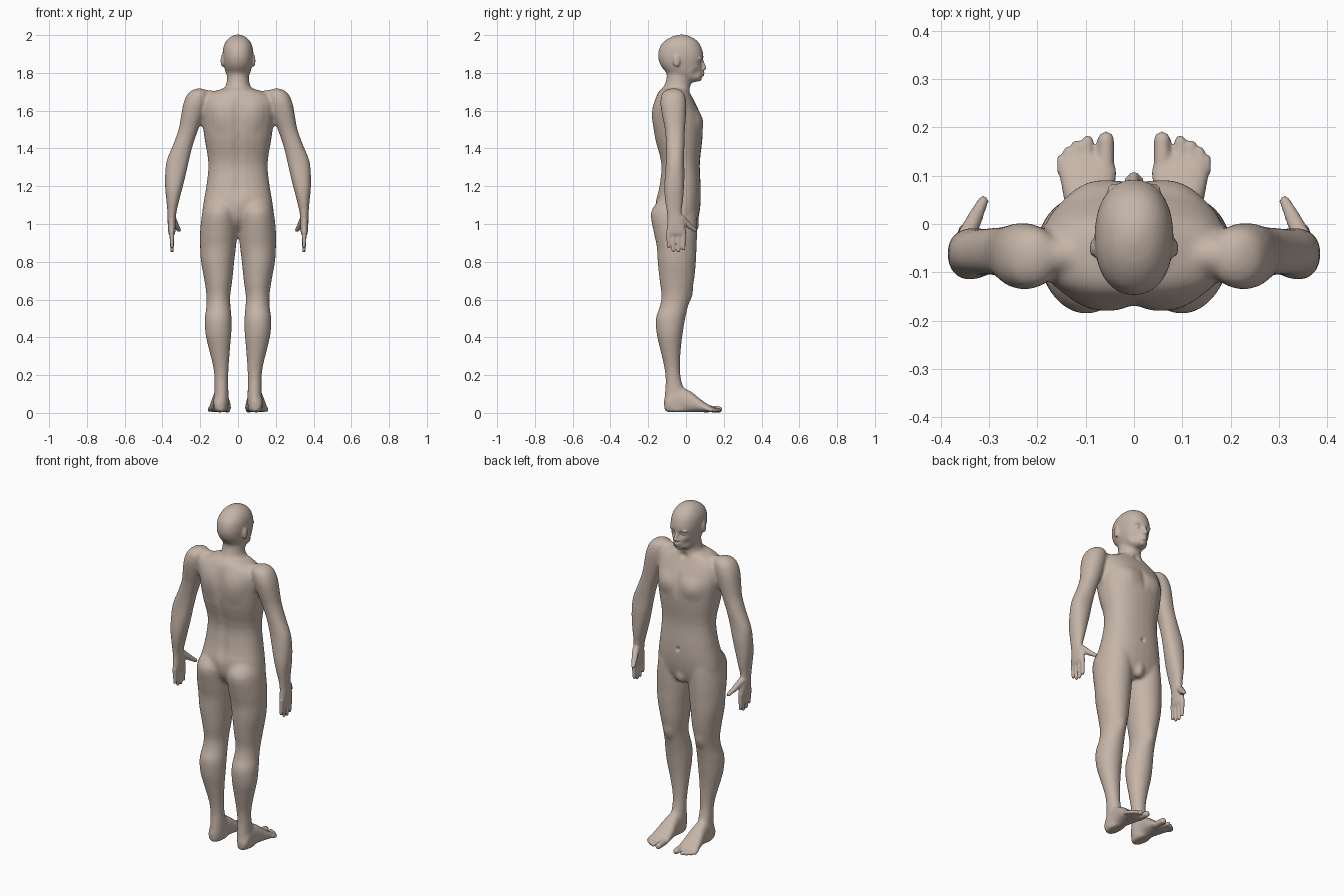
import bpy
import bmesh
import math
from mathutils import Vector

default_cube = bpy.data.objects.get("Cube")
if default_cube:
    bpy.data.objects.remove(default_cube, do_unlink=True)

SIDES = (1, -1)


def catmull(a, b, c, d, t):
    """Smooth value between b and c."""
    return 0.5 * (2 * b + (c - a) * t + (2 * a - 5 * b + 4 * c - d) * t * t
                  + (3 * b - a - 3 * c + d) * t ** 3)


def skin_rings(bm, rings):
    """Close a stack of point rings into a solid."""
    loops = [[bm.verts.new(point) for point in ring] for ring in rings]
    bm.faces.new(loops[0][::-1])
    bm.faces.new(loops[-1])
    count = len(loops[0])
    for low, high in zip(loops, loops[1:]):
        for k in range(count):
            n = (k + 1) % count
            bm.faces.new((low[k], low[n], high[n], high[k]))


def loft(bm, rows, side=1, axis="z", power=2.0, steps=3, segments=28):
    """Skin rounded sections; each row is (position, low, high, low, high)."""
    dense = []
    last = len(rows) - 1
    for i in range(last):
        quad = [rows[max(0, min(last, i + k))] for k in (-1, 0, 1, 2)]
        for s in range(steps):
            dense.append([catmull(*values, s / steps) for values in zip(*quad)])
    dense.append(rows[-1])
    rings = []
    for pos, u_low, u_high, v_low, v_high in dense:
        ring = []
        for k in range(segments):
            angle = math.tau * k / segments
            c, s = math.cos(angle), math.sin(angle)
            u = (u_low + u_high) / 2 + (u_high - u_low) / 2 * math.copysign(abs(c) ** (2 / power), c)
            v = (v_low + v_high) / 2 + (v_high - v_low) / 2 * math.copysign(abs(s) ** (2 / power), s)
            ring.append((u * side, v, pos) if axis == "z" else (u * side, pos, v))
        rings.append(ring)
    skin_rings(bm, rings)


def symmetric(rows):
    """Expand (z, half width, back, front) into full loft rows."""
    return [(z, -w, w, back, front) for z, w, back, front in rows]


def capsule(bm, start, end, size_start, size_end, side=1, bands=5, segments=14):
    """Rounded solid running from one ellipsoid to another."""
    a, b = Vector(start), Vector(end)
    along = (b - a).normalized() if a != b else Vector((0, 0, 1))
    across = along.orthogonal().normalized()
    third = along.cross(across)
    rings = []
    for center, size, first in ((a, size_start, -1), (b, size_end, 0)):
        for i in range(bands):
            lat = math.pi / 2 * (first + (i + .5 * (first + 1)) / (bands - .5)) * .97
            ring = []
            for k in range(segments):
                lon = math.tau * k / segments
                way = (along * math.sin(lat)
                       + (across * math.cos(lon) + third * math.sin(lon)) * math.cos(lat))
                p = center + way * Vector(size).to_tuple()[0] if size[0] == size[1] == size[2] \
                    else center + Vector(w * r for w, r in zip(way, size))
                ring.append((p.x * side, p.y, p.z))
            rings.append(ring)
    skin_rings(bm, rings)


def blob(bm, center, size, side=1):
    """Ellipsoid with the given half sizes."""
    capsule(bm, center, center, size, size, side)


def digit(bm, start, end, r_start, r_end, side=1):
    """Round tapered finger or toe."""
    capsule(bm, start, end, (r_start,) * 3, (r_end,) * 3, side)


def fuse(obj, bm, voxel, rounds):
    """Merge overlapping parts into one skin and soften the joins."""
    bm.to_mesh(obj.data)
    bm.free()
    remesh = obj.modifiers.new("fuse", "REMESH")
    remesh.mode = "VOXEL"
    remesh.voxel_size = voxel
    smooth = obj.modifiers.new("soften", "SMOOTH")
    smooth.factor = 0.5
    smooth.iterations = rounds
    evaluated = obj.evaluated_get(bpy.context.evaluated_depsgraph_get())
    obj.data = bpy.data.meshes.new_from_object(evaluated)
    obj.modifiers.clear()


def sculpt(mesh, center, radii, offset):
    """Push the surface near a point with a soft falloff."""
    for v in mesh.vertices:
        if abs(v.co.z - center[2]) < radii[2]:
            d = sum(((v.co[i] - center[i]) / radii[i]) ** 2 for i in range(3))
            if d < 1:
                v.co += Vector(offset) * (1 - d) ** 2


body = bpy.data.objects.new("body", bpy.data.meshes.new("body"))
bpy.context.collection.objects.link(body)
bm = bmesh.new()

# Torso, neck and head
loft(bm, symmetric([
    (.96, .1, -.08, .04), (1, .18, -.13, .058), (1.05, .19, -.155, .07),
    (1.12, .182, -.16, .078), (1.2, .168, -.142, .078), (1.32, .157, -.132, .073),
    (1.45, .177, -.165, .087), (1.55, .19, -.178, .088), (1.62, .195, -.175, .06),
    (1.67, .18, -.16, .034), (1.7, .13, -.145, .02), (1.72, .07, -.125, .015)]), power=2.3)
loft(bm, symmetric([
    (1.66, .11, -.13, .02), (1.7, .082, -.128, .022), (1.74, .062, -.112, .024),
    (1.79, .058, -.102, .026), (1.84, .05, -.12, 0)]))
loft(bm, symmetric([
    (1.752, .025, .005, .06), (1.765, .045, -.03, .08), (1.785, .058, -.08, .087),
    (1.81, .068, -.112, .087), (1.84, .076, -.135, .086), (1.87, .081, -.146, .092),
    (1.9, .082, -.148, .092), (1.94, .077, -.138, .08), (1.97, .062, -.112, .06),
    (1.99, .042, -.08, .03), (2.003, .015, -.04, -.005)]), power=2.2)
blob(bm, (0, .035, 1), (.032, .036, .05))

for side in SIDES:
    # Legs
    loft(bm, [
        (1.12, .015, .172, -.15, .05), (1.06, .006, .19, -.187, .06),
        (.96, .004, .201, -.172, .06), (.88, .01, .201, -.155, .056),
        (.8, .02, .196, -.15, .053), (.7, .03, .178, -.14, .043),
        (.62, .041, .167, -.13, .026), (.56, .039, .168, -.14, .01),
        (.5, .034, .176, -.16, -.004), (.42, .035, .173, -.156, -.017),
        (.34, .042, .155, -.138, -.027), (.24, .049, .131, -.115, -.031),
        (.17, .052, .125, -.108, -.024), (.1, .05, .126, -.113, 0),
        (.05, .05, .13, -.118, .02), (.006, .055, .128, -.112, .02)], side)
    # Shoulder and arm down to the palm
    digit(bm, (.07, -.065, 1.665), (.2, -.065, 1.676), .035, .04, side)
    loft(bm, [
        (1.718, .19, .22, -.085, -.045), (1.695, .16, .262, -.125, -.01),
        (1.64, .165, .289, -.136, .002), (1.57, .185, .302, -.126, 0),
        (1.5, .21, .315, -.112, -.005), (1.42, .238, .344, -.106, -.008),
        (1.34, .258, .377, -.106, -.01), (1.27, .274, .386, -.111, -.008),
        (1.19, .294, .386, -.116, -.01), (1.12, .312, .379, -.111, -.015),
        (1.06, .326, .374, -.102, -.022), (1.02, .329, .373, -.1, -.01),
        (.97, .33, .371, -.105, .001), (.935, .336, .366, -.104, -.002)], side, power=2.2)
    # Foot from heel to ball
    loft(bm, [
        (-.115, .075, .112, .012, .06), (-.09, .06, .129, .003, .1),
        (-.03, .053, .131, .003, .132), (.02, .047, .138, .003, .117),
        (.06, .039, .148, .003, .086), (.1, .035, .156, .003, .055),
        (.13, .036, .157, .003, .037), (.145, .045, .15, .008, .028)], side, "y", 2.3)
fuse(body, bm, .009, 7)

# Surface forms of the trunk, knees and face
for i in range(5):
    sculpt(body.data, (0, -.16, 1.2 + i * .1), (.04, .08, .1), (0, .009, 0))
sculpt(body.data, (0, .078, 1.165), (.016, .03, .018), (0, -.014, 0))
sculpt(body.data, (0, .08, 1.55), (.03, .05, .1), (0, -.008, 0))
sculpt(body.data, (0, .02, 1.7), (.03, .04, .03), (0, -.01, 0))
for side in SIDES:
    sculpt(body.data, (side * .09, .07, 1.54), (.08, .06, .08), (0, .01, 0))
    sculpt(body.data, (side * .09, -.17, 1.58), (.08, .06, .12), (0, -.008, 0))
    sculpt(body.data, (side * .1, .03, .62), (.05, .05, .06), (0, .008, 0))
    sculpt(body.data, (side * .032, .08, 1.856), (.028, .04, .022), (0, -.016, 0))
    sculpt(body.data, (side * .05, .06, 1.8), (.03, .04, .03), (-side * .006, -.005, 0))

bm = bmesh.new()
bm.from_mesh(body.data)

# Nose, lips and chin
digit(bm, (0, .084, 1.866), (0, .097, 1.826), .008, .012)
blob(bm, (0, .088, 1.799), (.022, .011, .006))
blob(bm, (0, .086, 1.787), (.019, .011, .006))
blob(bm, (0, .07, 1.768), (.022, .014, .012))

FINGERS = [(-.092, .872), (-.067, .853), (-.04, .85), (-.013, .862)]
TOES = [(.096, .172, .0125), (.118, .163, .012), (.136, .15, .0115), (.15, .134, .011)]

for side in SIDES:
    # Eyelids, brows, nostrils and ears
    blob(bm, (.032, .066, 1.856), (.015, .013, .009), side)
    blob(bm, (.034, .073, 1.876), (.024, .012, .007), side)
    blob(bm, (.012, .09, 1.82), (.009, .011, .008), side)
    blob(bm, (.083, -.05, 1.864), (.009, .019, .033), side)
    # Fingers and thumb
    for y, tip in FINGERS:
        digit(bm, (.351, y, .96), (.349, y, tip + .008), .0135, .0095, side)
    digit(bm, (.347, -.025, 1.03), (.327, .018, .99), .02, .0155, side)
    digit(bm, (.327, .018, .99), (.312, .048, .968), .0155, .011, side)
    # Toes
    digit(bm, (.059, .115, .022), (.058, .174, .018), .019, .0175, side)
    for x, tip, r in TOES:
        digit(bm, (x - .001, .11, .022), (x, tip, .015), r, r * .95, side)
fuse(body, bm, .0058, 2)

# Single skin colour
skin = bpy.data.materials.new("skin")
skin.use_nodes = True
color = (.56, .46, .39, 1)
skin.diffuse_color = color
shader = skin.node_tree.nodes["Principled BSDF"]
shader.inputs["Base Color"].default_value = color
body.data.materials.clear()
body.data.materials.append(skin)
body.data.shade_smooth()
